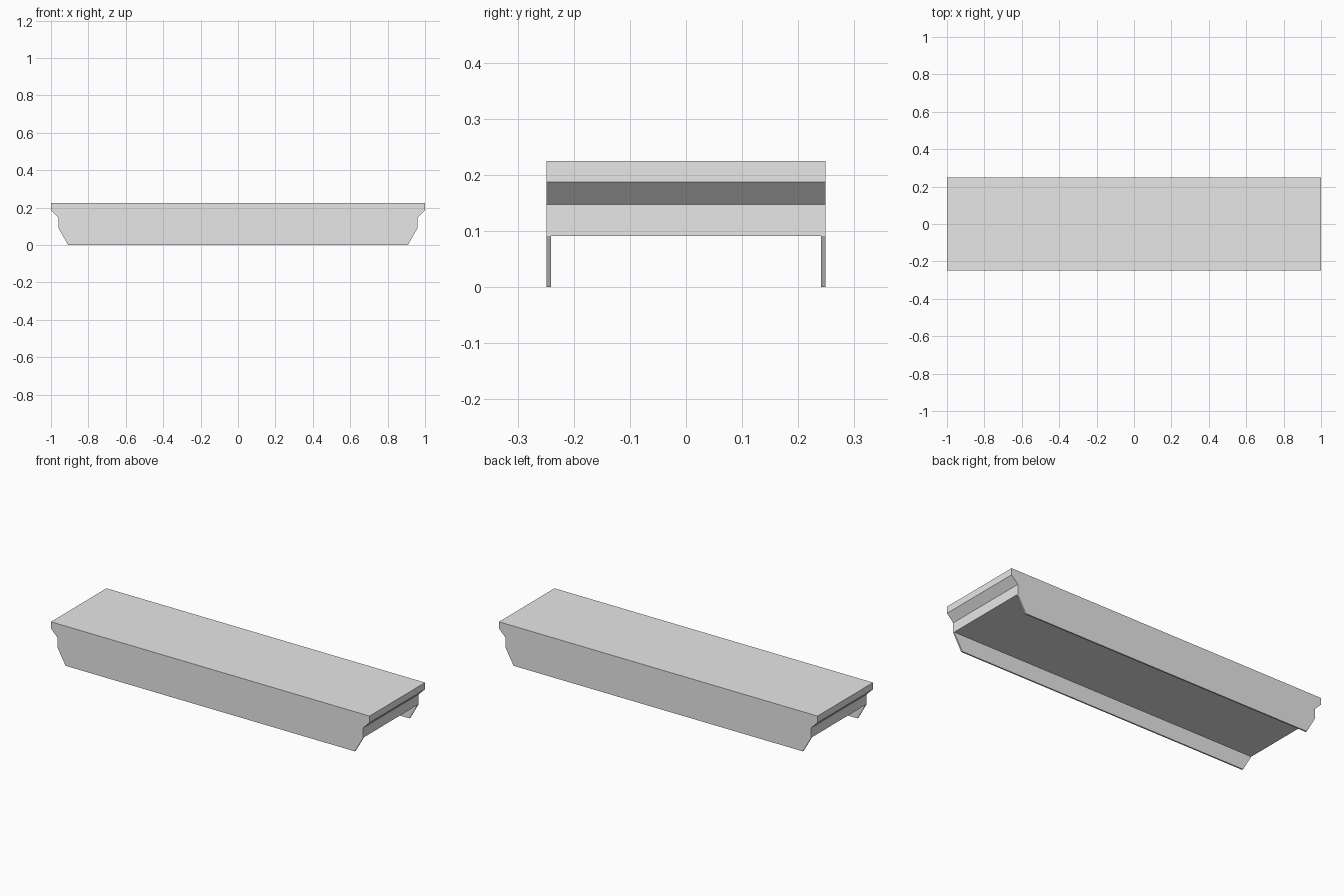
import bpy
import bmesh

if "Cube" in bpy.data.objects:
    bpy.data.objects.remove(bpy.data.objects["Cube"], do_unlink=True)

HALF_DEPTH = 0.249
WALL = 0.008
SOFFIT = 0.091  # height of the recessed underside

grey = bpy.data.materials.new("light_grey")
grey.use_nodes = True
grey.diffuse_color = (0.8, 0.8, 0.8, 1)
grey.node_tree.nodes["Principled BSDF"].inputs["Base Color"].default_value = (0.8, 0.8, 0.8, 1)

# Right half of the end profile, from the top down to the foot of the skirt
half = [(1.0, 0.225), (1.0, 0.187), (0.96, 0.147), (0.96, SOFFIT), (0.908, 0.0)]


def ring(bm, points, y):
    outline = points + [(-x, z) for x, z in reversed(points)]
    return [bm.verts.new((x, y, z)) for x, z in outline]


bm = bmesh.new()
inner_y = HALF_DEPTH - WALL
front, back = ring(bm, half, -HALF_DEPTH), ring(bm, half, HALF_DEPTH)
front_in, back_in = ring(bm, half[3:], -inner_y), ring(bm, half[3:], inner_y)

# Outer faces and the inner faces of both skirts
for loop in (front, back, front_in, back_in):
    bm.faces.new(loop)

# Top and the stepped ends; the end faces meet the skirts at the soffit
n = len(front)
for i in (0, 1, n - 3, n - 2, n - 1):
    j = (i + 1) % n
    bm.faces.new((front[i], front[j], back[j], back[i]))
for upper, lower, k in ((2, 3, 0), (n - 3, n - 4, 3)):
    bm.faces.new((front[upper], front[lower], front_in[k],
                  back_in[k], back[lower], back[upper]))

# Recessed underside
bm.faces.new((front_in[0], front_in[3], back_in[3], back_in[0]))

# Thin sloping ends and bottom edges of the skirts
for outer, inner in ((front, front_in), (back, back_in)):
    for k in range(3):
        bm.faces.new((outer[k + 3], outer[k + 4], inner[k + 1], inner[k]))

# Drop the duplicate end face made by the mirrored step, then orient outward
seen = set()
for face in list(bm.faces):
    key = frozenset(face.verts)
    if key in seen or any(key < frozenset(f.verts) for f in bm.faces):
        bm.faces.remove(face)
    else:
        seen.add(key)
bmesh.ops.recalc_face_normals(bm, faces=bm.faces[:])

mesh = bpy.data.meshes.new("channel_slab")
bm.to_mesh(mesh)
bm.free()
mesh.materials.append(grey)
slab = bpy.data.objects.new("channel_slab", mesh)
bpy.context.collection.objects.link(slab)
